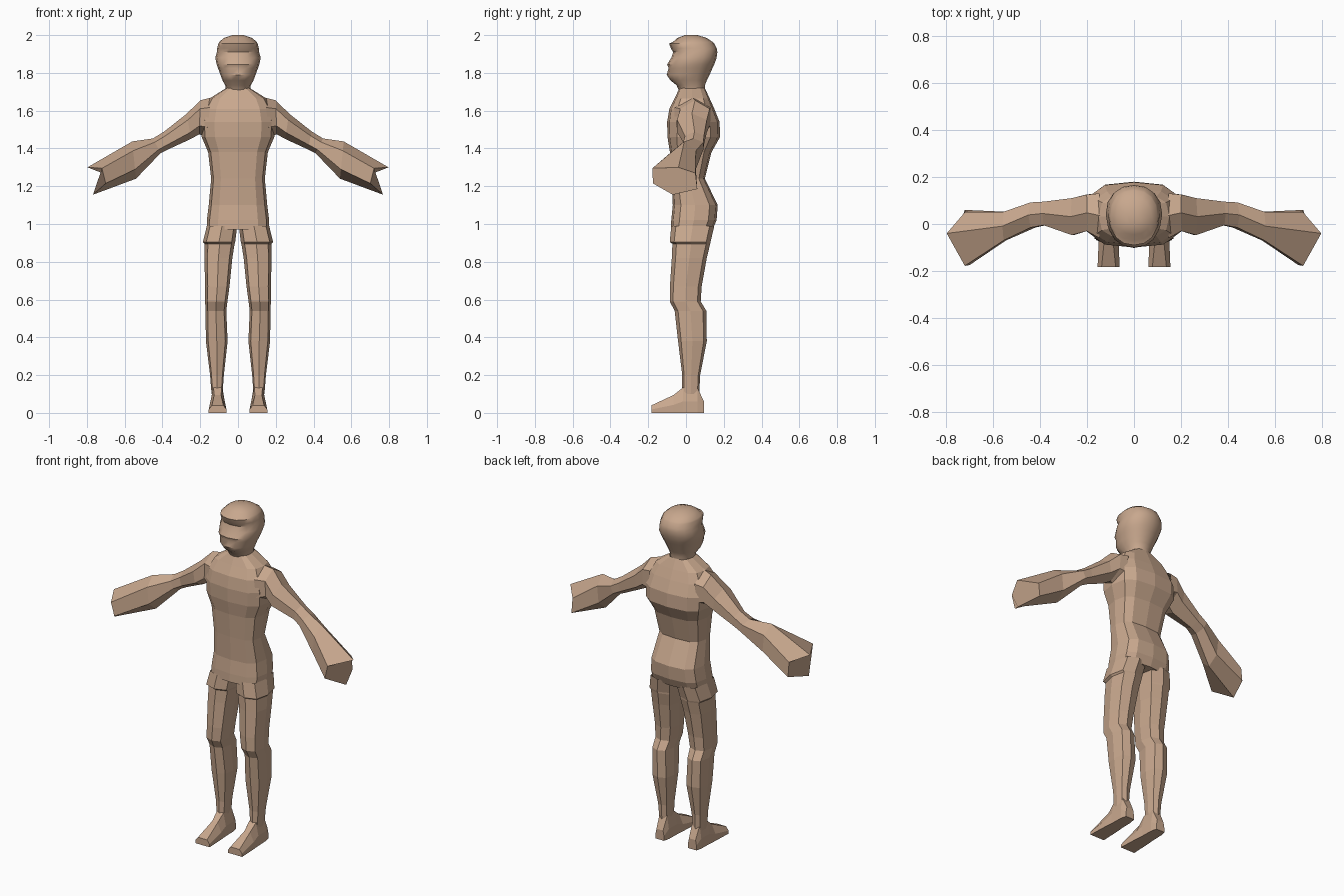
import bpy, bmesh
from math import cos, sin, pi

skin = bpy.data.materials.new("skin")
skin.diffuse_color = (0.58, 0.39, 0.27, 1)


def oval(z, x0, x1, y0, y1, n, power):
    """Horizontal boxy oval ring filling the given bounds."""
    def soft(v):
        return (1 if v > 0 else -1) * (abs(v) if abs(v) > 1e-6 else 0) ** power
    cx, cy, hx, hy = (x0 + x1) / 2, (y0 + y1) / 2, (x1 - x0) / 2, (y1 - y0) / 2
    return [(cx + hx * soft(cos(2 * pi * k / n)), cy + hy * soft(sin(2 * pi * k / n)), z)
            for k in range(n)]


def loft(name, rings, cap_start=True, cap_end=True, mirror=False):
    """Skin a list of equal-sized rings into one object."""
    bm = bmesh.new()
    vs = [[bm.verts.new(p) for p in r] for r in rings]
    for a, b in zip(vs, vs[1:]):
        for i in range(len(a)):
            j = (i + 1) % len(a)
            bm.faces.new((a[i], a[j], b[j], b[i]))
    if cap_start:
        bm.faces.new(vs[0])
    if cap_end:
        bm.faces.new(vs[-1])
    bmesh.ops.recalc_face_normals(bm, faces=bm.faces)
    me = bpy.data.meshes.new(name)
    bm.to_mesh(me)
    bm.free()
    me.materials.append(skin)
    ob = bpy.data.objects.new(name, me)
    bpy.context.collection.objects.link(ob)
    if mirror:
        ob.modifiers.new("mirror", 'MIRROR').use_mirror_merge = False
    return ob


# torso: z, half width, front y, back y
torso = [(0.97, 0.165, -0.08, 0.14), (1.02, 0.165, -0.078, 0.162), (1.10, 0.155, -0.07, 0.168),
         (1.24, 0.142, -0.075, 0.10), (1.38, 0.158, -0.085, 0.135), (1.46, 0.192, -0.098, 0.18),
         (1.54, 0.195, -0.10, 0.178), (1.61, 0.18, -0.088, 0.15), (1.665, 0.15, -0.06, 0.125),
         (1.72, 0.062, -0.035, 0.10)]
loft("torso", [oval(z, -w, w, f, b, 12, 0.65) for z, w, f, b in torso], cap_end=False)

# head with neck, jaw, brow and hair fringe: z, half width, front y, back y
head = [(1.70, 0.062, -0.035, 0.10), (1.735, 0.068, -0.05, 0.10), (1.76, 0.082, -0.082, 0.11),
        (1.79, 0.093, -0.102, 0.125), (1.825, 0.106, -0.092, 0.14), (1.845, 0.113, -0.10, 0.15),
        (1.88, 0.12, -0.078, 0.162), (1.91, 0.112, -0.068, 0.166), (1.93, 0.11, -0.08, 0.163),
        (1.955, 0.104, -0.09, 0.15), (1.963, 0.10, -0.07, 0.143), (1.985, 0.075, -0.045, 0.11),
        (2.0, 0.03, -0.005, 0.06)]
ob = loft("head", [oval(z, -w, w, f, b, 16, 0.9) for z, w, f, b in head], cap_start=False)
bpy.context.view_layer.objects.active = ob
ob.select_set(True)
bpy.ops.object.shade_smooth_by_angle(angle=0.7)

# legs, with a shorts hem near the hip: z, inner x, outer x, front y, back y
legs = [(0.99, 0.004, 0.165, -0.078, 0.15), (0.905, 0.015, 0.186, -0.086, 0.13),
        (0.895, 0.018, 0.176, -0.072, 0.128), (0.82, 0.03, 0.178, -0.075, 0.11),
        (0.67, 0.045, 0.174, -0.085, 0.083), (0.59, 0.056, 0.174, -0.086, 0.078),
        (0.54, 0.062, 0.172, -0.06, 0.108), (0.38, 0.055, 0.17, -0.042, 0.11),
        (0.20, 0.075, 0.148, -0.02, 0.075), (0.10, 0.082, 0.14, -0.02, 0.07)]
loft("legs", [oval(z, a, b, f, k, 8, 0.7) for z, a, b, f, k in legs],
     cap_start=False, cap_end=False, mirror=True)

# feet: y, top z, half width on top, half width at the sole
feet = [(0.095, 0.06, 0.022, 0.028), (0.06, 0.135, 0.025, 0.036), (-0.015, 0.135, 0.022, 0.038),
        (-0.065, 0.095, 0.018, 0.042), (-0.183, 0.04, 0.03, 0.047)]
loft("feet", [[(0.108 - b, y, 0), (0.108 + b, y, 0), (0.108 + b, y, z * 0.45),
               (0.108 + t, y, z), (0.108 - t, y, z), (0.108 - b, y, z * 0.45)]
              for y, z, t, b in feet], mirror=True)

# arms: top x, top z, bottom x, bottom z, front y, back y
arms = [(0.14, 1.67, 0.17, 1.46, -0.06, 0.13), (0.20, 1.655, 0.205, 1.475, -0.03, 0.125),
        (0.27, 1.585, 0.25, 1.45, -0.047, 0.11), (0.39, 1.49, 0.37, 1.395, -0.005, 0.095),
        (0.45, 1.453, 0.41, 1.375, -0.015, 0.092), (0.56, 1.437, 0.54, 1.24, -0.07, 0.052)]
rings = []
for xt, zt, xb, zb, f, k in arms:
    ring = []
    for i in range(6):
        c, s = cos(pi * i / 3), sin(pi * i / 3) / 0.866
        ring.append(((xt + xb) / 2 + (xt - xb) / 2 * c, (f + k) / 2 + (f - k) / 2 * s,
                     (zt + zb) / 2 + (zt - zb) / 2 * c))
    rings.append(ring)
# flared mitten end of the hand
rings.append([(0.797, -0.04, 1.30), (0.72, -0.178, 1.295), (0.70, -0.175, 1.215),
              (0.768, -0.07, 1.155), (0.72, 0.06, 1.185), (0.72, 0.05, 1.27)])
loft("arms", rings, cap_start=False, mirror=True)
